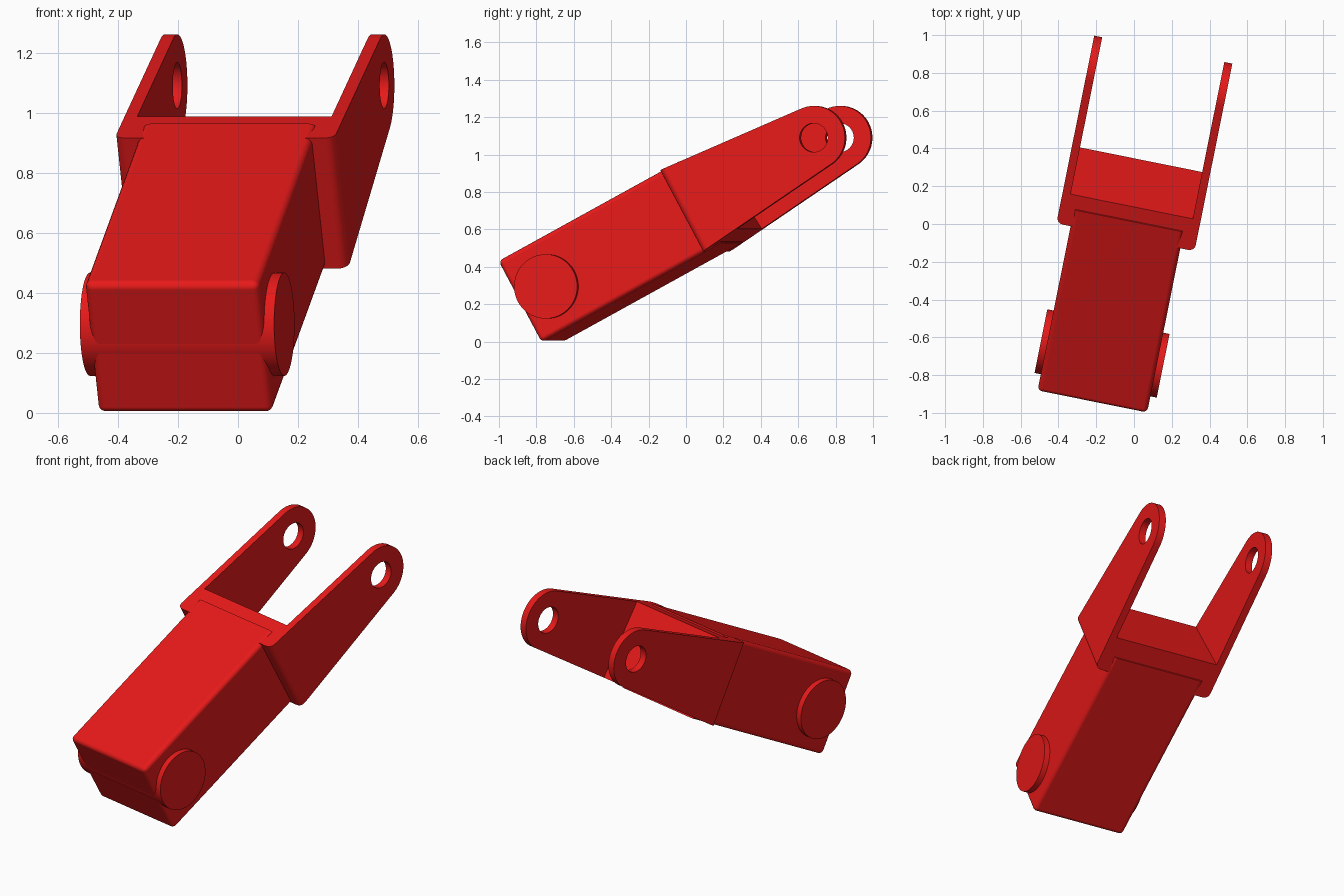
import bpy, bmesh
from math import radians, sin, cos, asin, atan2, hypot, pi
from mathutils import Matrix

if "Cube" in bpy.data.objects:
    bpy.data.objects.remove(bpy.data.objects["Cube"])

# Local frame: x across, y along the link, z through its height; origin at the fork's front face
PLACE = (Matrix.Translation((-0.022, 0.045, 0.698))
         @ Matrix.Rotation(radians(-11.4), 4, 'Z')
         @ Matrix.Rotation(radians(28.4), 4, 'X'))
H = 0.247        # half height
L = 0.825        # distance to the pin holes
R = 0.17         # round end radius
W = 0.373        # half width over the arms

red = bpy.data.materials.new("red")
red.diffuse_color = (0.8, 0.01, 0.01, 1)
red.use_nodes = True
red.node_tree.nodes["Principled BSDF"].inputs["Base Color"].default_value = red.diffuse_color


def make(name, bm):
    bmesh.ops.recalc_face_normals(bm, faces=bm.faces[:])
    me = bpy.data.meshes.new(name)
    bm.to_mesh(me)
    bm.free()
    me.materials.append(red)
    ob = bpy.data.objects.new(name, me)
    bpy.context.collection.objects.link(ob)
    return ob


def prism(profile, half):
    """Extrude a (y, z) profile from x = -half to x = half."""
    bm = bmesh.new()
    face = bm.faces.new([bm.verts.new((-half, y, z)) for y, z in profile])
    ext = bmesh.ops.extrude_face_region(bm, geom=[face])
    verts = [g for g in ext['geom'] if isinstance(g, bmesh.types.BMVert)]
    bmesh.ops.translate(bm, verts=verts, vec=(2 * half, 0, 0))
    return bm


def circle(cy, r, n=64):
    return [(cy + r * cos(2 * pi * i / n), r * sin(2 * pi * i / n)) for i in range(n)]


def activate(ob):
    bpy.ops.object.select_all(action='DESELECT')
    ob.select_set(True)
    bpy.context.view_layer.objects.active = ob


def cut(ob, cutter):
    mod = ob.modifiers.new("cut", 'BOOLEAN')
    mod.operation, mod.solver, mod.object = 'DIFFERENCE', 'EXACT', cutter
    activate(ob)
    bpy.ops.object.modifier_apply(modifier=mod.name)
    bpy.data.objects.remove(cutter, do_unlink=True)


def finish(ob):
    ob.data.transform(PLACE)
    activate(ob)
    bpy.ops.object.shade_smooth_by_angle(angle=radians(35))
    ob.modifiers.new("flat_faces", 'WEIGHTED_NORMAL').keep_sharp = True


# Main body: long box with softly rounded edges
bm = prism([(-1.018, -H), (0.1, -H), (0.1, H), (-1.018, H)], 0.296)
edges = [e for e in bm.edges if min(v.co.y for v in e.verts) < 0]
bmesh.ops.bevel(bm, geom=edges, offset=0.025, segments=4, profile=0.5, affect='EDGES')
finish(make("body", bm))

# Pivot boss: disc showing on both sides of the body
finish(make("pivot_boss", prism(circle(-0.847, 0.172), 0.33)))

# Fork: tapered profile with a round end, front corners rounded
taper = atan2(H, L) - asin(R / hypot(H, L))
t = pi / 2 - taper
N = 40
arc = [(L + R * cos(a), R * sin(a)) for a in (-t + 2 * t * i / N for i in range(N + 1))]
bm = prism([(0, -H)] + arc + [(0, H)], W)
edges = [e for e in bm.edges if all(abs(v.co.y) < 1e-5 for v in e.verts)
         and abs(e.verts[0].co.x - e.verts[1].co.x) < 1e-5]
bmesh.ops.bevel(bm, geom=edges, offset=0.035, segments=5, profile=0.5, affect='EDGES')
fork = make("fork", bm)

# Gap between the arms, then the pin holes
gap = [(0.235, -0.4), (1.3, -0.4), (1.3, 0.4), (0.165, 0.4)]
cut(fork, make("gap_cutter", prism(gap, W - 0.043)))
cut(fork, make("hole_cutter", prism(circle(L, 0.077, 48), 0.6)))
finish(fork)
